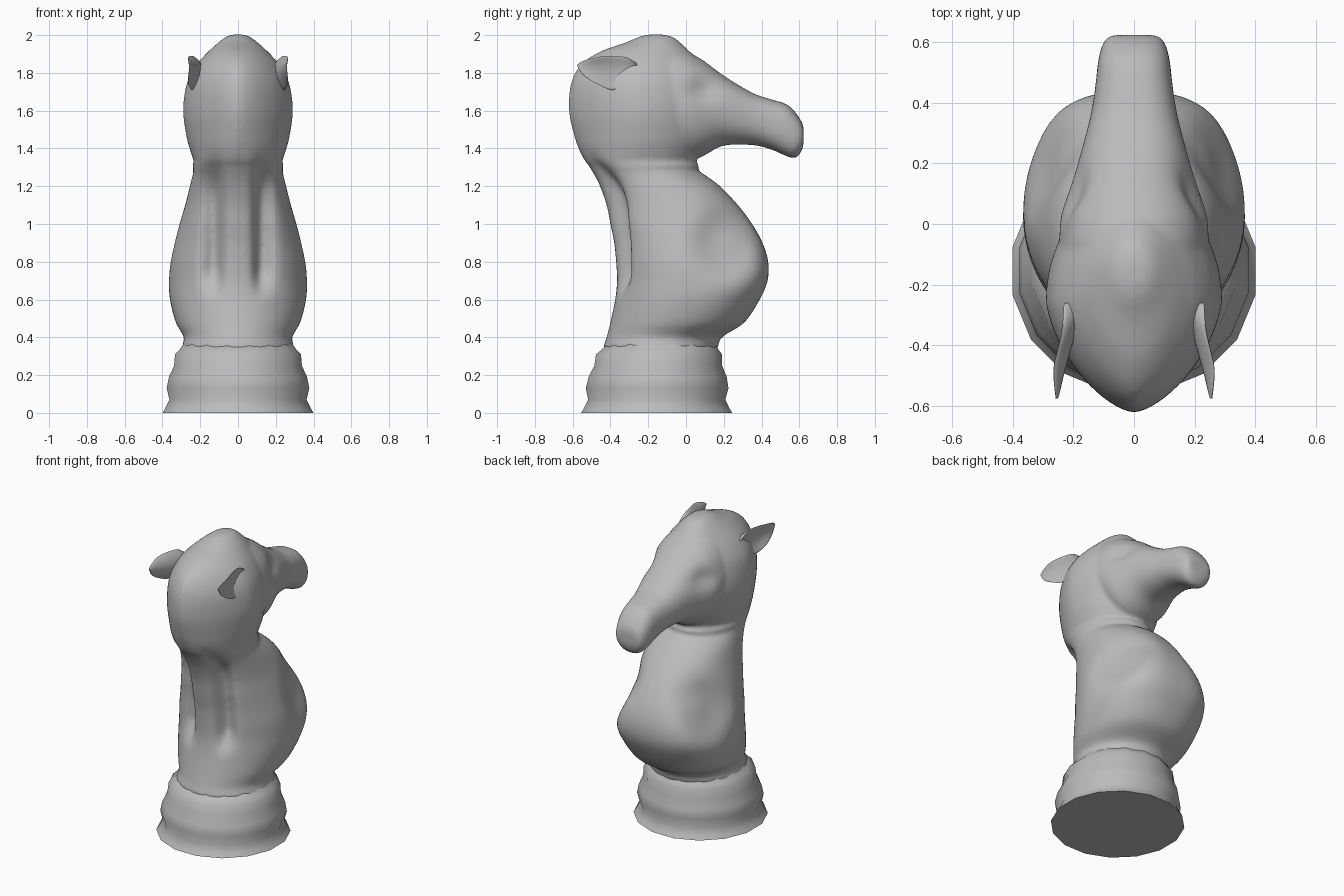
import bpy, bmesh, math

if "Cube" in bpy.data.objects:
    bpy.data.objects.remove(bpy.data.objects["Cube"])

grey = bpy.data.materials.new("stone grey")
grey.use_nodes = True
grey.diffuse_color = (0.5, 0.5, 0.5, 1)
grey.node_tree.nodes["Principled BSDF"].inputs["Base Color"].default_value = (0.5, 0.5, 0.5, 1)


def catmull(rows, steps):
    """Smoothly resample a list of section rows."""
    out = []
    for i in range(len(rows) - 1):
        a, b, c, d = (rows[max(0, min(len(rows) - 1, i + k))] for k in (-1, 0, 1, 2))
        for s in range(steps):
            t = s / steps
            out.append([q + 0.5 * t * (r - p + t * (2 * p - 5 * q + 4 * r - s2 + t * (3 * (q - r) + s2 - p)))
                        for p, q, r, s2 in zip(a, b, c, d)])
    return out + [rows[-1]]


def skin(bm, rings):
    """Join rings with quads and close both ends."""
    for r0, r1 in zip(rings, rings[1:]):
        for k in range(len(r0)):
            j = (k + 1) % len(r0)
            bm.faces.new((r0[k], r0[j], r1[j], r1[k]))
    bm.faces.new(rings[0])
    bm.faces.new(rings[-1])


def loft(bm, rows, place, sides=128, steps=6):
    """Rows: position, low, high, half width, low roundness, high roundness."""
    rings = []
    for t, lo, hi, w, n_lo, n_hi in catmull(rows, steps):
        ring = []
        for k in range(sides):
            a = math.tau * k / sides
            c, s = math.cos(a), math.sin(a)
            e = 2 / (n_hi if s > 0 else n_lo)
            x = w * math.copysign(abs(c) ** e, c)
            v = math.copysign(abs(s) ** e, s)
            ring.append(bm.verts.new(place(x, (lo + hi) / 2 + (hi - lo) / 2 * v, t, v)))
        rings.append(ring)
    skin(bm, rings)


def finish(bm, name, angle):
    bmesh.ops.recalc_face_normals(bm, faces=bm.faces)
    mesh = bpy.data.meshes.new(name)
    bm.to_mesh(mesh)
    bm.free()
    mesh.materials.append(grey)
    obj = bpy.data.objects.new(name, mesh)
    bpy.context.collection.objects.link(obj)
    bpy.ops.object.select_all(action="DESELECT")
    obj.select_set(True)
    bpy.context.view_layer.objects.active = obj
    bpy.ops.object.shade_smooth_by_angle(angle=math.radians(angle))
    return obj


def bump(d, size):
    return math.exp(-(d / size) ** 2)


def step(a, b, t):
    t = max(0, min(1, (t - a) / (b - a)))
    return t * t * (3 - 2 * t)


# Turned base: height, radius, centre in depth
base_profile = [(0, .408, -.155), (.02, .395, -.155), (.07, .37, -.155), (.13, .385, -.153), (.19, .373, -.15),
                (.25, .345, -.147), (.31, .34, -.143), (.335, .315, -.137), (.37, .29, -.13)]
bm = bmesh.new()
angles = [math.tau * (k + .5) / 16 for k in range(16)]
skin(bm, [[bm.verts.new((r * math.cos(a), r * math.sin(a) + cy, z)) for a in angles] for z, r, cy in base_profile])
finish(bm, "base", 50)


# Chest, neck and skull, with mane grooves and shoulder hollows
def place_body(x, y, z, v):
    side = math.copysign(1, x)
    if y < -.1:
        groove = bump(abs(x) - .12, .035 if abs(x) < .12 else .06)
        y += .075 * groove * step(.58, .78, z) * step(1.42, 1.15, z)
    r = math.hypot((y - .22) / .16, (z - .9) / .18)
    x -= side * .065 * math.exp(-r ** 3) * step(0, .2, abs(x))
    return x, y, z


body_rows = [
    (.28, -.40, .11, .25, 2, 2), (.34, -.435, .165, .295, 2, 2), (.40, -.42, .19, .287, 2, 2),
    (.48, -.40, .31, .33, 2, 2.2), (.60, -.375, .39, .36, 2, 2.4), (.70, -.365, .432, .366, 2, 2.6),
    (.80, -.37, .435, .36, 2, 2.6), (.90, -.38, .405, .338, 2, 2.6), (1.0, -.40, .35, .31, 2, 2.4),
    (1.1, -.42, .275, .28, 2, 2.3), (1.2, -.455, .18, .255, 2, 2.2), (1.26, -.485, .10, .24, 2, 2),
    (1.285, -.50, .062, .236, 2, 2), (1.31, -.515, .07, .24, 2, 2), (1.335, -.535, .05, .235, 2, 2),
    (1.38, -.56, .07, .25, 1.8, 2), (1.46, -.59, .1, .272, 1.65, 2), (1.6, -.62, .12, .29, 1.55, 2),
    (1.74, -.61, .1, .272, 1.55, 2), (1.84, -.56, .06, .222, 1.55, 2), (1.91, -.46, .02, .16, 1.7, 2),
    (1.96, -.32, -.03, .105, 2, 2), (1.99, -.25, -.07, .065, 2, 2), (2.003, -.2, -.12, .03, 2, 2)]
bm = bmesh.new()
loft(bm, body_rows, place_body)


# Brow, muzzle and nose, with eye hollows
def place_snout(x, z, y, v):
    eye = bump(y - .09, .09) * bump(z - 1.71, .06)
    x -= math.copysign(.03 * eye, x) * step(0, .1, abs(x))
    return x, y, z


snout_rows = [
    (-.25, 1.42, 1.87, .23, 2, 2), (-.1, 1.37, 1.95, .245, 2.2, 1.9), (0, 1.35, 1.92, .245, 2.2, 2),
    (.05, 1.345, 1.89, .235, 2.2, 2.1), (.1, 1.365, 1.86, .218, 2.2, 2.1), (.2, 1.415, 1.785, .185, 2.2, 2.2),
    (.35, 1.418, 1.695, .145, 2.2, 2.4), (.45, 1.395, 1.66, .128, 2.3, 2.6), (.53, 1.36, 1.635, .119, 2.3, 2.6),
    (.58, 1.35, 1.59, .108, 2.3, 2.5), (.613, 1.39, 1.54, .09, 2.3, 2.4), (.623, 1.43, 1.51, .065, 2, 2)]
loft(bm, snout_rows, place_snout)
horse = finish(bm, "horse_body", 180)
remesh = horse.modifiers.new("blend", "REMESH")
remesh.mode = "VOXEL"
remesh.voxel_size = .012
remesh.use_smooth_shade = True
relax = horse.modifiers.new("relax", "SMOOTH")
relax.iterations = 6

# Cupped ears swept backward
ear_rows = [(-.575, 1.835, 1.845, .004, 2, 2), (-.54, 1.785, 1.865, .009, 2, 2), (-.46, 1.735, 1.885, .012, 2, 2),
            (-.38, 1.71, 1.89, .015, 2, 2), (-.31, 1.75, 1.88, .018, 2, 2), (-.26, 1.79, 1.85, .012, 2, 2)]
for name, side in (("left_ear", 1), ("right_ear", -1)):
    def place_ear(x, z, y, v):
        lean = .2 + .055 * step(-.28, -.6, y)
        cup = .03 * v * v * step(-.6, -.45, y)
        return side * (x + lean + cup), y, z
    bm = bmesh.new()
    loft(bm, ear_rows, place_ear, 24, 4)
    finish(bm, name, 60)
